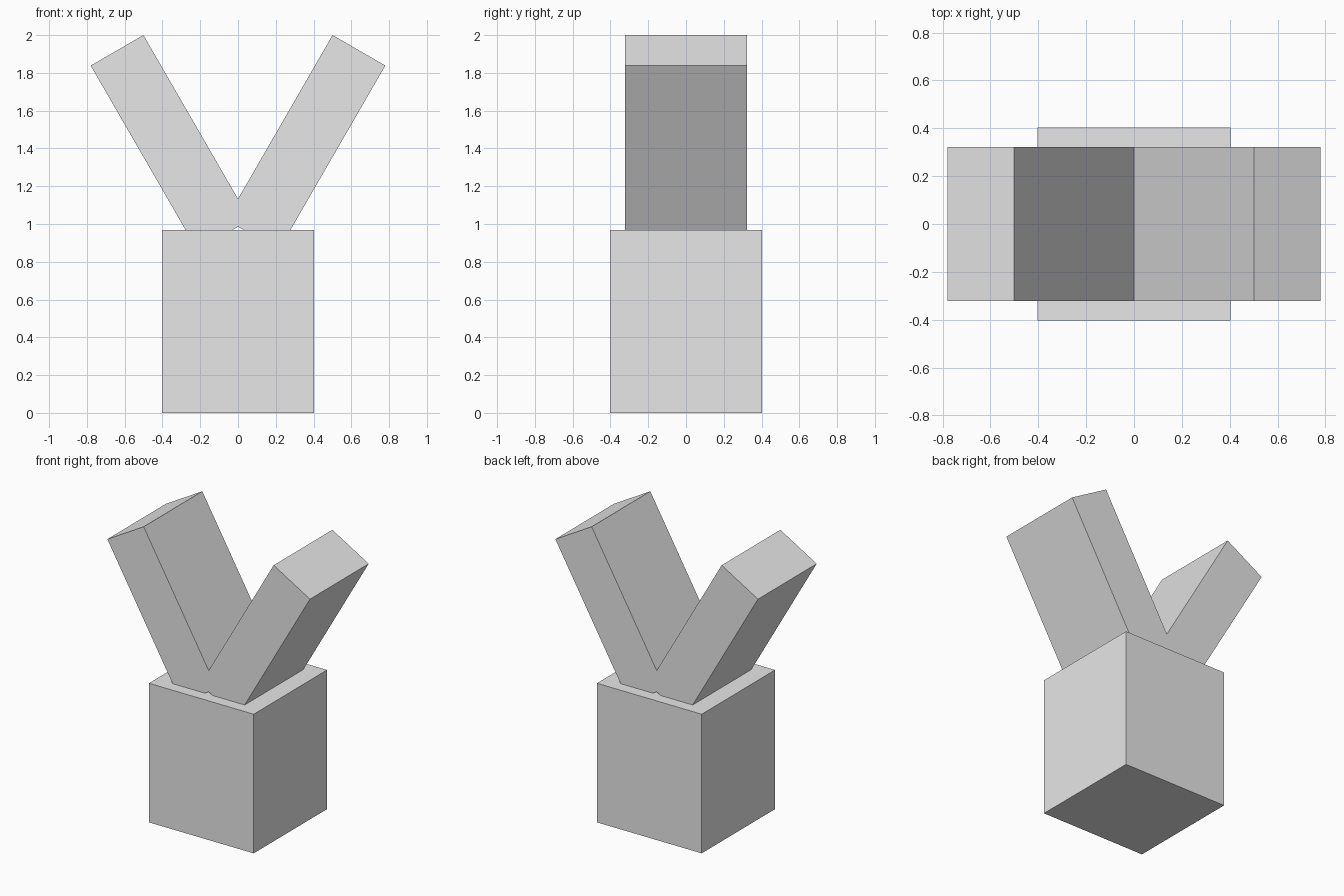
import bpy
from math import radians

default = bpy.data.objects.get("Cube")
if default:
    bpy.data.objects.remove(default, do_unlink=True)

# Single flat colour
grey = bpy.data.materials.new("light_grey")
grey.use_nodes = True
colour = (0.8, 0.8, 0.8, 1)
grey.diffuse_color = colour
grey.node_tree.nodes["Principled BSDF"].inputs["Base Color"].default_value = colour


def box(name, size, centre, tilt=0):
    """Box of the given size, tilted sideways about the y axis."""
    bpy.ops.mesh.primitive_cube_add(size=1, location=centre)
    obj = bpy.context.object
    obj.name = name
    obj.scale = size
    bpy.ops.object.transform_apply(location=False, rotation=False, scale=True)
    obj.rotation_euler.y = radians(tilt)
    obj.data.materials.append(grey)
    return obj


# Base block
base_height = 0.968
box("base_block", (0.806, 0.806, base_height), (0, 0, base_height / 2))

# Two slabs leaning outwards, sunk into the top of the base
for name, side in (("left_arm", 1), ("right_arm", -1)):
    box(name, (0.3226, 0.645, 1.129), (side * 0.358, 0, 1.4305), side * 30)
